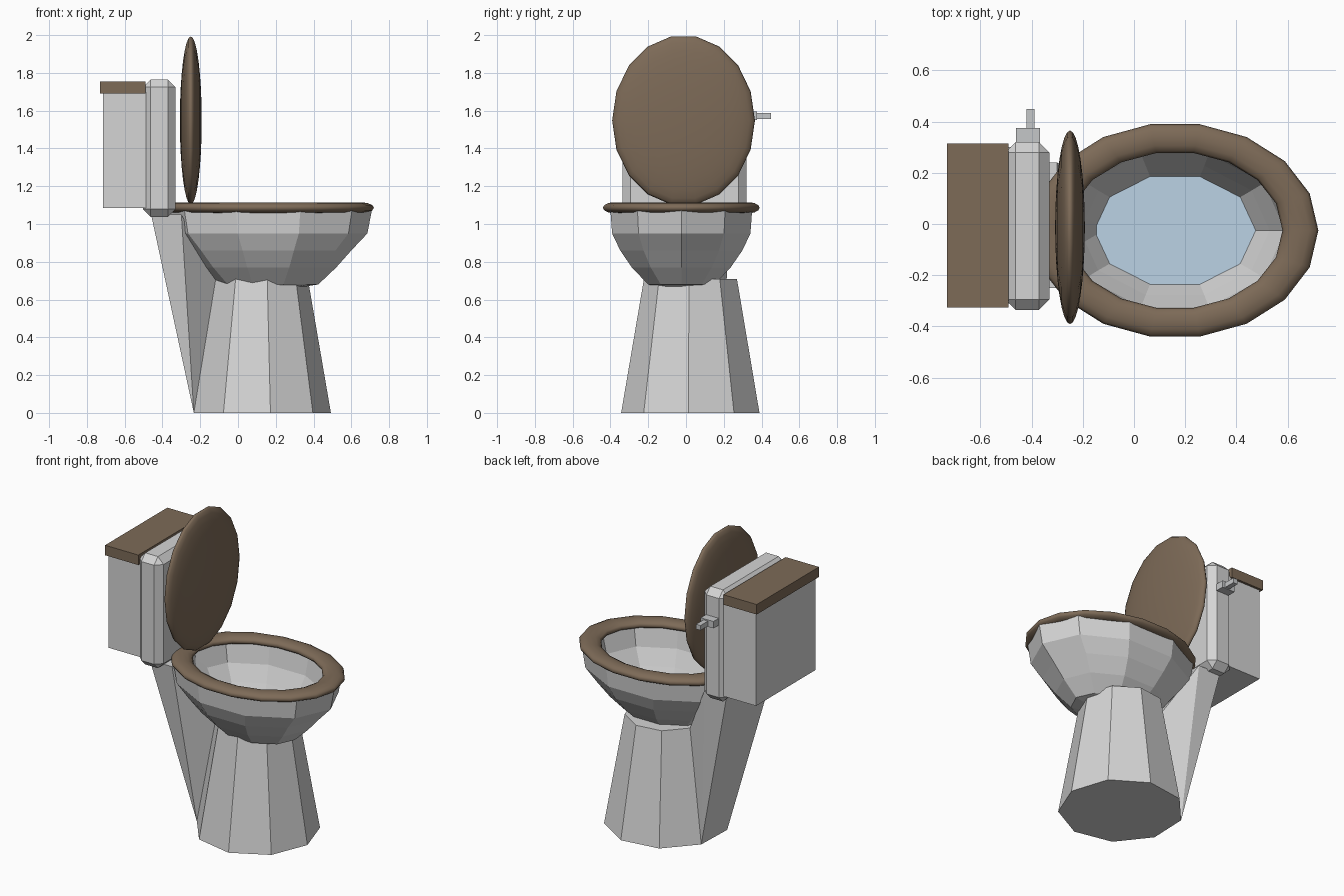
import bpy, bmesh, math
from mathutils import Matrix

if "Cube" in bpy.data.objects:
    bpy.data.objects.remove(bpy.data.objects["Cube"])


def material(name, rgb):
    m = bpy.data.materials.new(name)
    m.diffuse_color = (*rgb, 1)
    m.use_nodes = True
    m.node_tree.nodes["Principled BSDF"].inputs["Base Color"].default_value = m.diffuse_color
    return m


WHITE = material("white porcelain", (0.66, 0.66, 0.66))
BROWN = material("brown wood", (0.205, 0.145, 0.096))
WATER = material("pale blue water", (0.50, 0.65, 0.78))
CHROME = material("grey metal", (0.56, 0.57, 0.58))


def finish(bm, name, mat, smooth=False):
    bmesh.ops.recalc_face_normals(bm, faces=bm.faces)
    for f in bm.faces:
        f.smooth = smooth
    me = bpy.data.meshes.new(name)
    bm.to_mesh(me)
    bm.free()
    me.materials.append(mat)
    ob = bpy.data.objects.new(name, me)
    bpy.context.collection.objects.link(ob)
    return ob


def box(name, mat, x, y, z, bevel=0):
    bm = bmesh.new()
    size = [b - a for a, b in (x, y, z)]
    mid = [(a + b) / 2 for a, b in (x, y, z)]
    bmesh.ops.create_cube(bm, size=1, matrix=Matrix.Translation(mid) @ Matrix.Diagonal((*size, 1)))
    if bevel:
        bmesh.ops.bevel(bm, geom=bm.edges[:], offset=bevel, segments=1, affect='EDGES')
    return finish(bm, name, mat)


def loft(name, mat, rings, n, turn=0, closed=False, smooth=False):
    """Stack of n-sided elliptical rings (cx, cy, rx, ry, z), capped or joined in a loop."""
    bm = bmesh.new()
    loops = []
    for cx, cy, rx, ry, z in rings:
        angles = [math.radians(turn) + 2 * math.pi * i / n for i in range(n)]
        loops.append([bm.verts.new((cx + rx * math.cos(a), cy + ry * math.sin(a), z)) for a in angles])
    pairs = list(zip(loops, loops[1:])) + ([(loops[-1], loops[0])] if closed else [])
    for a, b in pairs:
        for i in range(n):
            j = (i + 1) % n
            bm.faces.new((a[i], a[j], b[j], b[i]))
    if not closed:
        bm.faces.new(loops[0])
        bm.faces.new(loops[-1])
    return finish(bm, name, mat, smooth)


# Pedestal: tapered nine-sided column
PX, PY, PR = 0.12, 0.025, 0.372
loft("pedestal", WHITE, [(PX, PY, PR, PR, 0), (PX, PY, 0.25, 0.25, 0.71)], 9, turn=-2)

# Neck: hull from the back edge of the pedestal up to the tank
bm = bmesh.new()
for a in (158, 198):
    c, s = math.cos(math.radians(a)), math.sin(math.radians(a))
    bm.verts.new((PX + PR * c, PY + PR * s, 0))
    bm.verts.new((PX + 0.25 * c, PY + 0.25 * s, 0.71))
for y in (-0.25, 0.24):
    for x in (-0.46, -0.30):
        bm.verts.new((x, y, 1.05))
bmesh.ops.convex_hull(bm, input=bm.verts[:])
finish(bm, "neck", WHITE)

# Bowl: ten-sided, outside from the bottom up, over the rim and down inside
CX, CY = 0.16, -0.025
outer = [(0.14, 0.10, 0.66), (0.265, 0.185, 0.68), (0.36, 0.275, 0.77),
         (0.44, 0.34, 0.86), (0.525, 0.385, 0.95), (0.55, 0.395, 1.08)]
inner = [(0.46, 0.34, 1.08), (0.43, 0.315, 0.95), (0.37, 0.265, 0.85), (0.31, 0.217, 0.76)]
loft("bowl", WHITE, [(CX, CY, rx, ry, z) for rx, ry, z in outer + inner], 10)
loft("water", WATER, [(CX, CY, 0.312, 0.219, 0.76), (CX, CY, 0.318, 0.225, 0.768)], 10)

# Seat: flattened elliptical ring
section = [2 * math.pi * k / 12 for k in range(12)]
loft("seat", BROWN, [(CX, CY, 0.49 + 0.07 * math.cos(t), 0.364 + 0.057 * math.cos(t),
                      1.086 + 0.029 * math.sin(t)) for t in section], 18, closed=True, smooth=True)

# Raised lid: thin ellipsoid with its axis along x
bm = bmesh.new()
bmesh.ops.create_uvsphere(bm, u_segments=18, v_segments=16, radius=1)
bm.transform(Matrix.Translation((-0.25, -0.013, 1.548)) @ Matrix.Diagonal((0.058, 0.378, 0.452, 1))
             @ Matrix.Rotation(math.pi / 2, 4, 'Y'))
finish(bm, "lid", BROWN, smooth=True)

# Tank, its cover and the chamfered upright in front of it
box("tank_upright", WHITE, (-0.503, -0.33), (-0.335, 0.32), (1.038, 1.765), bevel=0.041)
box("tank", WHITE, (-0.715, -0.48), (-0.31, 0.30), (1.085, 1.70))
box("tank_cover", BROWN, (-0.73, -0.49), (-0.326, 0.315), (1.69, 1.755))

# Flush handle
box("handle_base", CHROME, (-0.46, -0.368), (0.31, 0.375), (1.55, 1.595))
box("handle_lever", CHROME, (-0.42, -0.388), (0.37, 0.45), (1.555, 1.587))
